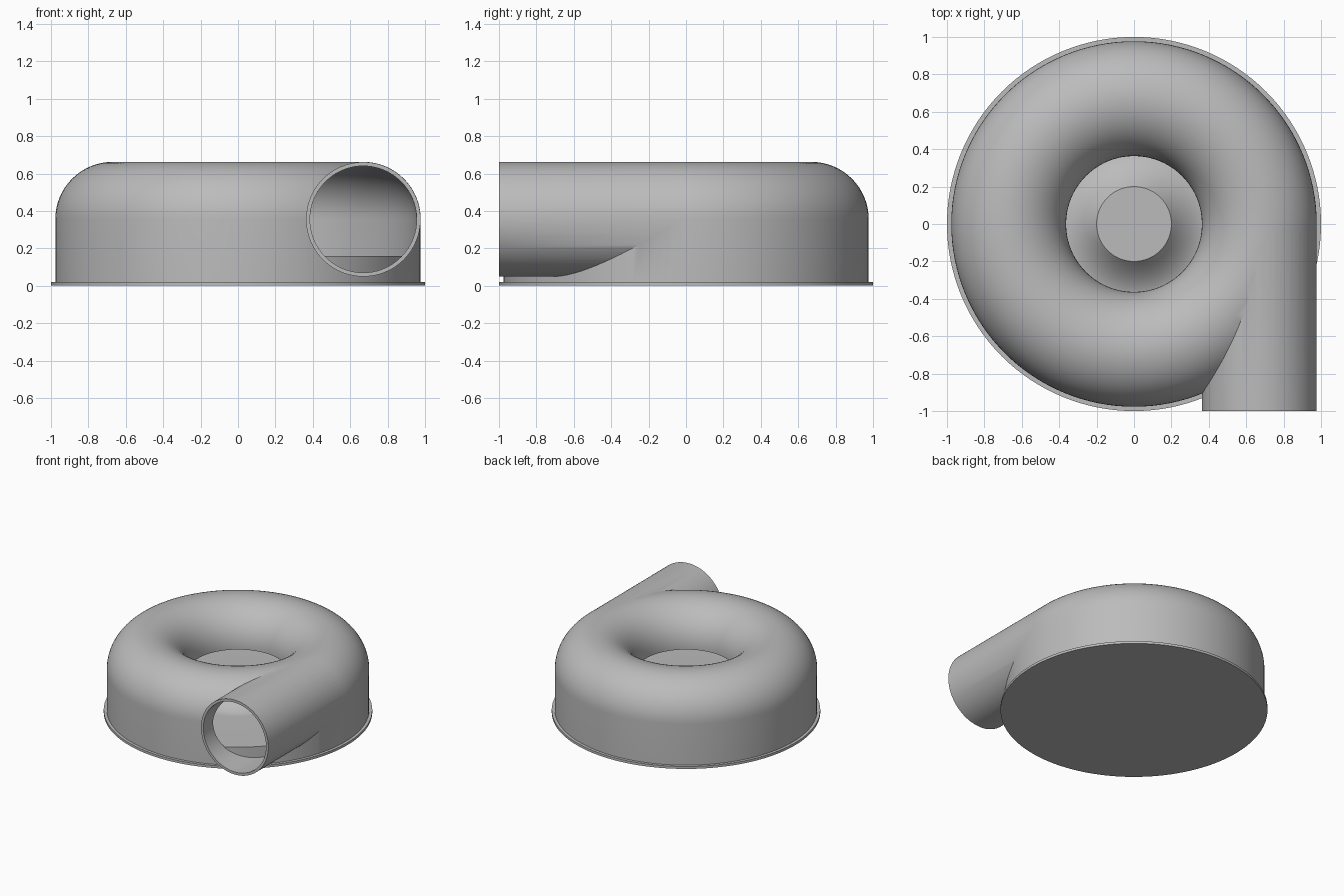
import bpy, bmesh, math
from mathutils import Vector, Matrix

if "Cube" in bpy.data.objects:
    bpy.data.objects.remove(bpy.data.objects["Cube"], do_unlink=True)

metal = bpy.data.materials.new("light_grey")
metal.use_nodes = True
grey = (0.5, 0.5, 0.5, 1)
metal.diffuse_color = grey
metal.node_tree.nodes["Principled BSDF"].inputs["Base Color"].default_value = grey

RING, TUBE, MID, WALL = 0.67, 0.307, 0.355, 0.022


def finish(name, bm):
    bmesh.ops.remove_doubles(bm, verts=bm.verts, dist=1e-5)
    bmesh.ops.recalc_face_normals(bm, faces=bm.faces)
    mesh = bpy.data.meshes.new(name)
    bm.to_mesh(mesh)
    bm.free()
    mesh.materials.append(metal)
    ob = bpy.data.objects.new(name, mesh)
    bpy.context.collection.objects.link(ob)
    return ob


def lathe(name, profile, steps=128):
    """Revolve a closed (radius, height) outline about z."""
    bm = bmesh.new()
    verts = [bm.verts.new((r, 0, z)) for r, z in profile]
    edges = [bm.edges.new((a, b)) for a, b in zip(verts, verts[1:] + verts[:1])]
    bmesh.ops.spin(bm, geom=verts + edges, cent=(0, 0, 0), axis=(0, 0, 1),
                   angle=math.tau, steps=steps, use_merge=True)
    loose = [e for e in bm.edges if not e.link_faces]
    bmesh.ops.delete(bm, geom=loose, context='EDGES')
    return finish(name, bm)


def pipe(name, radius, y0, y1):
    bm = bmesh.new()
    place = Matrix.Translation((RING, (y0 + y1) / 2, MID)) @ Matrix.Rotation(math.pi / 2, 4, 'X')
    bmesh.ops.create_cone(bm, cap_ends=True, segments=96, radius1=radius,
                          radius2=radius, depth=y1 - y0, matrix=place)
    return finish(name, bm)


def arc(cr, cz, rad, a0, a1, n):
    steps = [math.radians(a0 + (a1 - a0) * i / n) for i in range(n + 1)]
    return [(cr + rad * math.cos(a), cz + rad * math.sin(a)) for a in steps]


def combine(target, other, operation):
    mod = target.modifiers.new("cut", 'BOOLEAN')
    mod.operation, mod.object, mod.solver = operation, other, 'EXACT'
    bpy.context.view_layer.objects.active = target
    bpy.ops.object.modifier_apply(modifier=mod.name)
    bpy.data.objects.remove(other, do_unlink=True)


# Domed ring casing with a straight skirt and a tangential outlet pipe
inner = TUBE - WALL
lip = MID - 0.01
casing = lathe("scroll_casing", [(RING - TUBE, 0.01), (RING + TUBE, 0.01)]
               + arc(RING, MID, TUBE, 0, 180, 32))
combine(casing, pipe("outlet_pipe", TUBE - 0.001, -1, -0.03), 'UNION')

# Hollow out the casing and the outlet
hollow = lathe("casing_hollow", [(0, -0.1), (RING + inner, -0.1)]
               + arc(RING, MID, inner, 0, 180, 32) + [(RING - inner, lip), (0, lip)])
combine(casing, hollow, 'DIFFERENCE')
combine(casing, pipe("outlet_bore", inner, -1.1, -0.05), 'DIFFERENCE')

# Base plate with a narrow rim
base = lathe("base_plate", [(0, 0), (1, 0), (1, 0.02), (0, 0.02)])

# Raised floor flaring up to a flat central hub
floor_z, hub_z = 0.16, 0.29
flare = [(r, floor_z + (hub_z - floor_z) * ((0.42 - r) / 0.22) ** 2)
         for r in [0.2 + 0.22 * i / 12 for i in range(13)]]
hub = lathe("hub_floor", [(0, 0.015), (0, hub_z)] + flare
            + [(0.96, floor_z), (0.96, 0.015)])

for ob in (casing, base, hub):
    bpy.ops.object.select_all(action='DESELECT')
    ob.select_set(True)
    bpy.context.view_layer.objects.active = ob
    bpy.ops.object.shade_smooth_by_angle(angle=math.radians(30))
